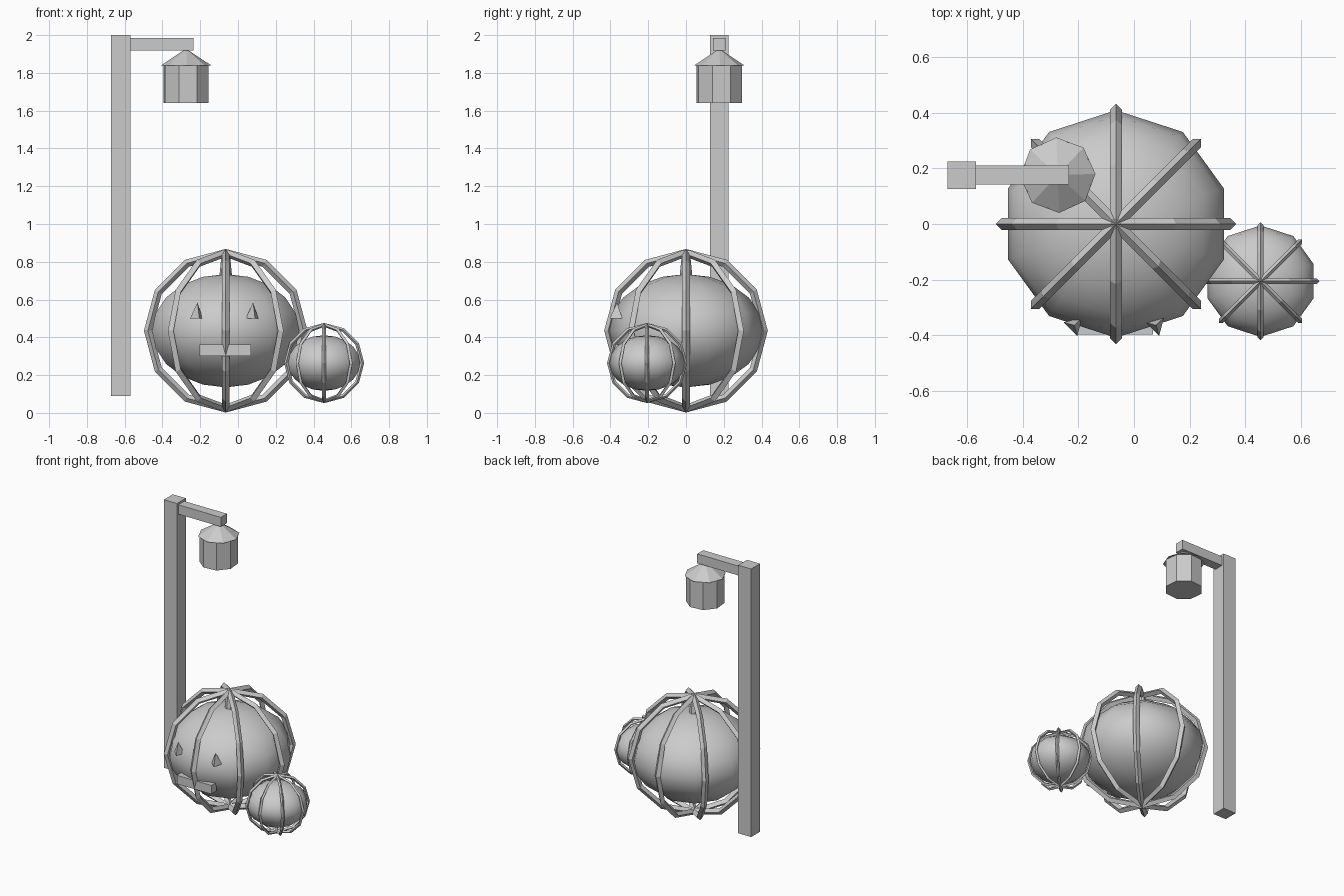
import bpy
from math import radians, pi

cube = bpy.data.objects.get("Cube")
if cube:
    bpy.data.objects.remove(cube, do_unlink=True)

grey = bpy.data.materials.new("plain_grey")
grey.use_nodes = True
colour = (0.6, 0.6, 0.6, 1)
grey.diffuse_color = colour
grey.node_tree.nodes["Principled BSDF"].inputs["Base Color"].default_value = colour


def finish(name, smooth=False):
    obj = bpy.context.object
    obj.name = name
    obj.data.materials.append(grey)
    if smooth:
        bpy.ops.object.shade_smooth()
    return obj


def box(name, low, high):
    centre = [(a + b) / 2 for a, b in zip(low, high)]
    bpy.ops.mesh.primitive_cube_add(size=1, location=centre)
    obj = finish(name)
    obj.scale = [b - a for a, b in zip(low, high)]


def cone(name, sides, r1, r2, x, y, bottom, top, turn):
    # turn is the direction of one corner, in degrees from +x
    bpy.ops.mesh.primitive_cone_add(
        vertices=sides, radius1=r1, radius2=r2, depth=top - bottom,
        location=(x, y, (bottom + top) / 2), rotation=(0, 0, radians(turn - 90)))
    finish(name)


def pumpkin(name, centre, size):
    # smooth flattened body
    bpy.ops.mesh.primitive_uv_sphere_add(segments=10, ring_count=10, radius=1, location=centre)
    body = finish(name + "_body", smooth=True)
    body.scale = (0.41 * size, 0.41 * size, 0.3 * size)
    # four upright hoops make eight ribs
    for i in range(4):
        bpy.ops.mesh.primitive_torus_add(
            major_segments=12, minor_segments=4, major_radius=0.412 * size,
            minor_radius=0.021 * size, location=centre, rotation=(pi / 2, 0, i * pi / 4))
        finish(f"{name}_rib_{i + 1}")


pumpkin("large_pumpkin", (-0.065, 0, 0.435), 1)
pumpkin("small_pumpkin", (0.456, -0.206, 0.264), 0.49)

# stem and face of the large pumpkin
cone("stem", 8, 0.036, 0.02, -0.065, 0, 0.7, 0.86, 0)
cone("right_eye", 3, 0.04, 0, -0.215, -0.365, 0.5, 0.585, -75)
cone("left_eye", 3, 0.04, 0, 0.08, -0.365, 0.5, 0.585, -75)
box("mouth", (-0.204, -0.398, 0.3), (0.068, -0.34, 0.362))

# lamp post and hanging lantern
box("post", (-0.672, 0.126, 0.09), (-0.57, 0.226, 2))
box("arm", (-0.57, 0.142, 1.918), (-0.235, 0.21, 1.985))
cone("lantern_body", 8, 0.125, 0.125, -0.275, 0.176, 1.64, 1.84, 28)
cone("lantern_roof", 8, 0.136, 0, -0.275, 0.176, 1.838, 1.928, 2)
